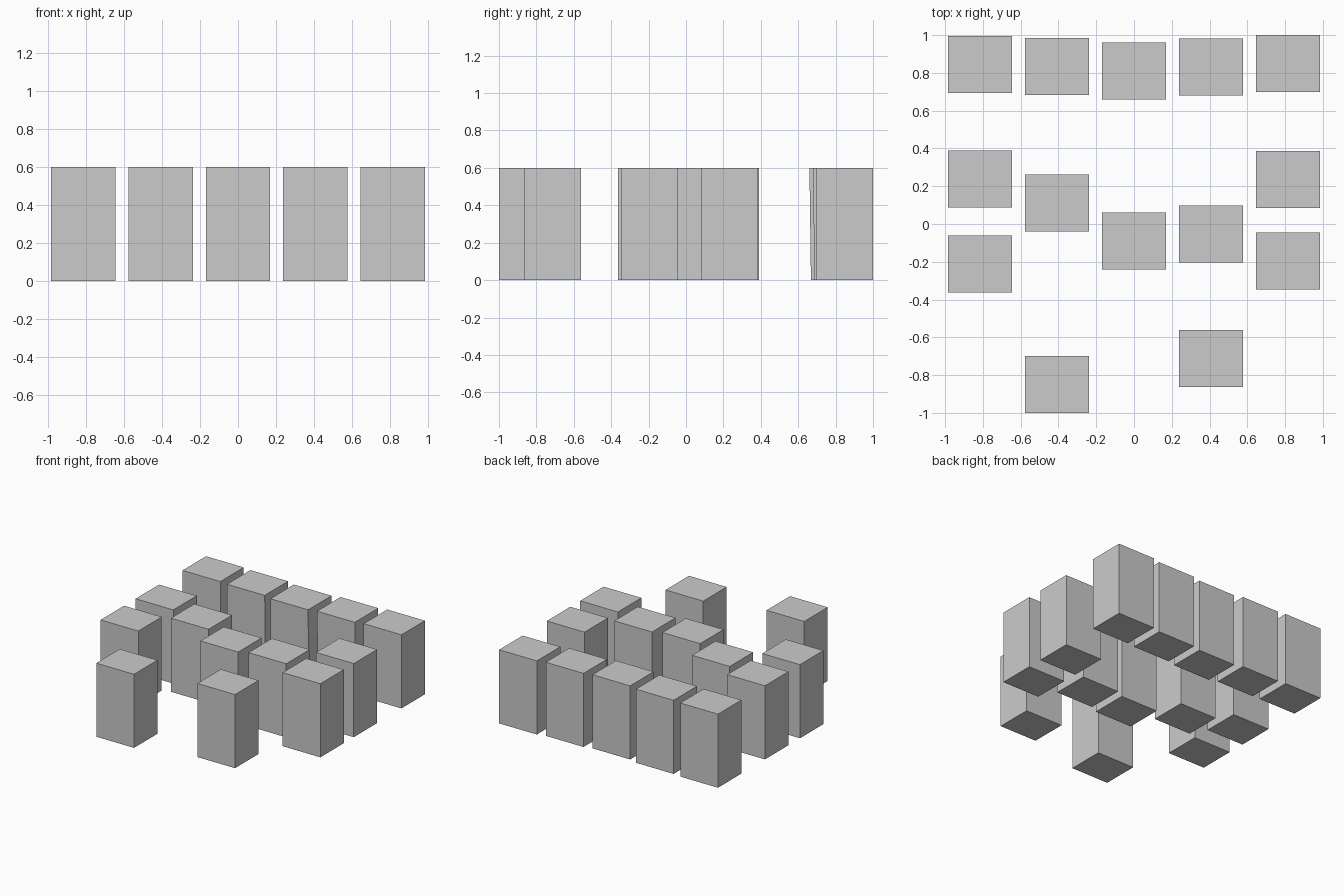
import bpy
import bmesh

if "Cube" in bpy.data.objects:
    bpy.data.objects.remove(bpy.data.objects["Cube"])

HALF_W, DEPTH, HEIGHT = 0.17, 0.302, 0.6


def block(name, x, y_front, slant=0.0):
    """Upright block; slant moves the bottom front edge back a little."""
    bm = bmesh.new()
    bmesh.ops.create_cube(bm, size=1)
    for v in bm.verts:
        front, low = v.co.y < 0, v.co.z < 0
        v.co.x = x + (HALF_W if v.co.x > 0 else -HALF_W)
        v.co.y = y_front + (0 if front else DEPTH) + (slant if front and low else 0)
        v.co.z = 0 if low else HEIGHT
    mesh = bpy.data.meshes.new(name)
    bm.to_mesh(mesh)
    bm.free()
    bpy.context.collection.objects.link(bpy.data.objects.new(name, mesh))


# Back row, nearly aligned
for i, y in enumerate((0.693, 0.683, 0.66, 0.679, 0.698)):
    block(f"back_row_block_{i + 1}", (i - 2) * 0.4075, y,
          0.008 if i in (1, 2, 3) else 0.0)

# Staggered blocks: front-face positions per column
columns = ((0.088, -0.363), (-0.04, -1.0), (-0.241,), (-0.204, -0.863), (0.084, -0.346))
for i, ys in enumerate(columns):
    for j, y in enumerate(ys):
        block(f"staggered_block_{i + 1}_{j + 1}", (i - 2) * 0.4075, y)
